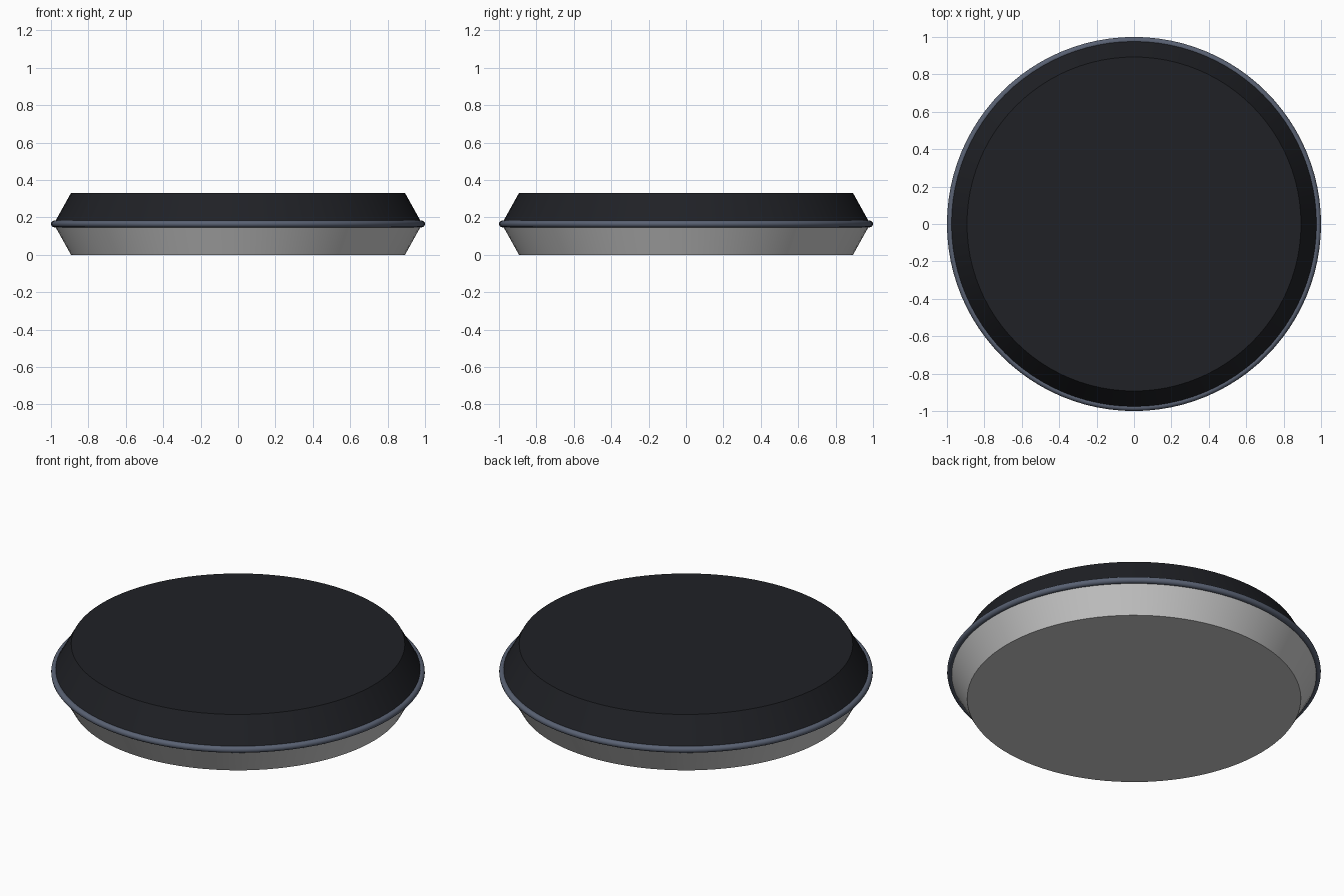
import bpy
import math

if "Cube" in bpy.data.objects:
    bpy.data.objects.remove(bpy.data.objects["Cube"])

SEG = 96
MID, TOP = 0.165, 0.33          # seam height, total height
R_FLAT, R_SEAM = 0.893, 0.985   # flat face radius, seam radius


def paint(obj, name, rgb):
    mat = bpy.data.materials.new(name)
    mat.diffuse_color = (*rgb, 1)
    mat.use_nodes = True
    mat.node_tree.nodes["Principled BSDF"].inputs["Base Color"].default_value = mat.diffuse_color
    obj.data.materials.append(mat)


def finish(name):
    obj = bpy.context.object
    obj.name = name
    bpy.ops.object.shade_smooth_by_angle(angle=math.radians(30))
    return obj


def half_shell(name, r_low, r_high, z_low, z_high):
    bpy.ops.mesh.primitive_cone_add(
        vertices=SEG, radius1=r_low, radius2=r_high,
        depth=z_high - z_low, location=(0, 0, (z_low + z_high) / 2))
    return finish(name)


# Lower grey half, flaring up to the seam
lower = half_shell("lower_shell", R_FLAT, R_SEAM, 0, MID)
paint(lower, "light_grey", (0.6, 0.6, 0.62))

# Upper dark half, tapering to the flat top
upper = half_shell("upper_shell", R_SEAM, R_FLAT, MID, TOP)
paint(upper, "near_black", (0.014, 0.015, 0.019))

# Rounded band around the seam
bpy.ops.mesh.primitive_torus_add(
    major_segments=SEG, minor_segments=16,
    major_radius=0.982, minor_radius=0.018, location=(0, 0, MID))
band = finish("seam_band")
paint(band, "slate_blue", (0.10, 0.12, 0.17))
